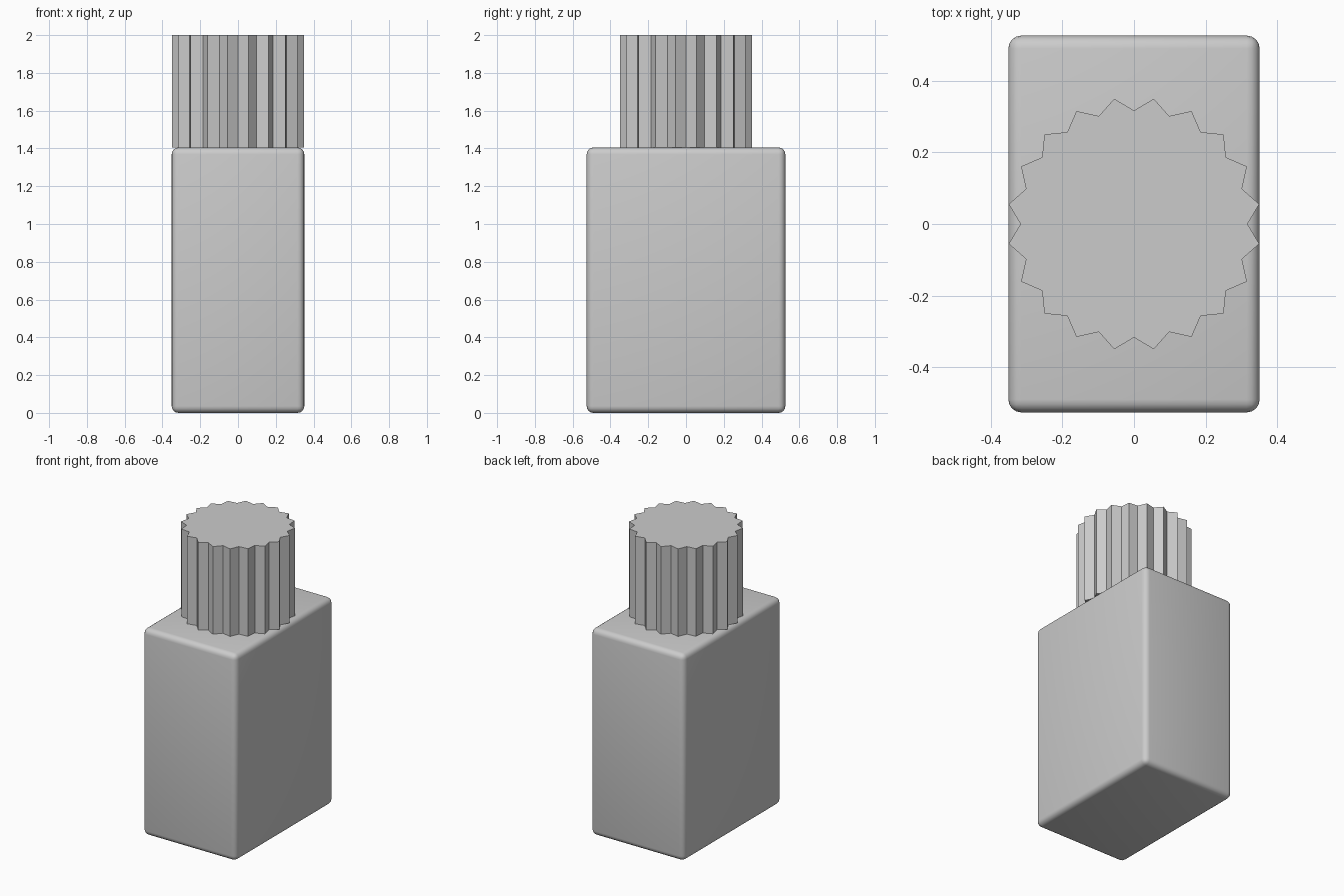
import bpy
import bmesh
from math import sin, cos, radians, pi

cube = bpy.data.objects.get("Cube")
if cube:
    bpy.data.objects.remove(cube, do_unlink=True)

BODY_TOP = 1.405
TEETH = 20

grey = bpy.data.materials.new("plain grey")
grey.use_nodes = True
colour = (0.6, 0.6, 0.6, 1)
grey.diffuse_color = colour
grey.node_tree.nodes["Principled BSDF"].inputs["Base Color"].default_value = colour


def add_object(name, bm):
    bmesh.ops.recalc_face_normals(bm, faces=bm.faces)
    mesh = bpy.data.meshes.new(name)
    bm.to_mesh(mesh)
    bm.free()
    mesh.materials.append(grey)
    obj = bpy.data.objects.new(name, mesh)
    bpy.context.collection.objects.link(obj)
    return obj


# Bottle body: a box with rounded edges
bm = bmesh.new()
bmesh.ops.create_cube(bm, size=1)
bmesh.ops.scale(bm, vec=(0.702, 1.052, BODY_TOP), verts=bm.verts)
bmesh.ops.translate(bm, vec=(0, 0, BODY_TOP / 2), verts=bm.verts)
body = add_object("bottle_body", bm)
bevel = body.modifiers.new("rounded edges", "BEVEL")
bevel.width = 0.036
bevel.segments = 4
bpy.context.view_layer.objects.active = body
body.select_set(True)
bpy.ops.object.modifier_apply(modifier=bevel.name)
bpy.ops.object.shade_smooth_by_angle(angle=radians(30))
body.select_set(False)

# Ridged cap: an extruded outline of pointed teeth
bm = bmesh.new()
outline = []
for i in range(TEETH * 2):
    radius = 0.354 if i % 2 else 0.317
    angle = i * pi / TEETH
    outline.append(bm.verts.new((radius * cos(angle), radius * sin(angle), BODY_TOP)))
base = bm.faces.new(outline)
top = bmesh.ops.extrude_face_region(bm, geom=[base], use_keep_orig=True)
top_verts = [v for v in top["geom"] if isinstance(v, bmesh.types.BMVert)]
bmesh.ops.translate(bm, vec=(0, 0, 2 - BODY_TOP), verts=top_verts)
add_object("ridged_cap", bm)
